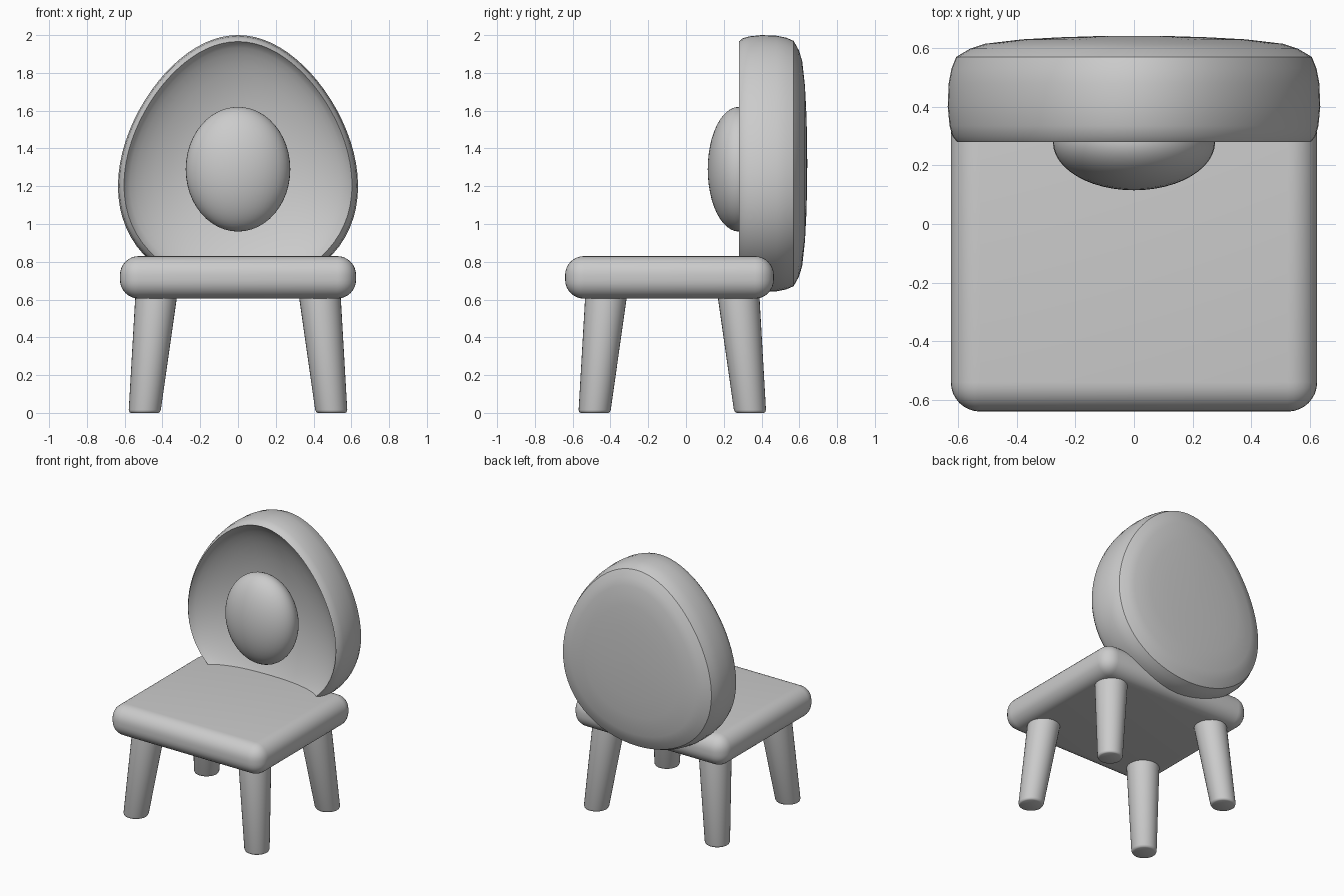
import bpy, bmesh
from math import sin, cos, pi, radians, sqrt
from mathutils import Vector

old = bpy.data.objects.get("Cube")
if old:
    bpy.data.objects.remove(old, do_unlink=True)

grey = bpy.data.materials.new("soft grey")
grey.use_nodes = True
COLOUR = (0.6, 0.6, 0.6, 1)
grey.diffuse_color = COLOUR
grey.node_tree.nodes["Principled BSDF"].inputs["Base Color"].default_value = COLOUR


def finish(name, bm, angle=40):
    """Turn a bmesh into a smooth shaded object."""
    bmesh.ops.recalc_face_normals(bm, faces=bm.faces)
    mesh = bpy.data.meshes.new(name)
    bm.to_mesh(mesh)
    bm.free()
    mesh.materials.append(grey)
    obj = bpy.data.objects.new(name, mesh)
    bpy.context.collection.objects.link(obj)
    bpy.ops.object.select_all(action="DESELECT")
    obj.select_set(True)
    bpy.context.view_layer.objects.active = obj
    bpy.ops.object.shade_smooth_by_angle(angle=radians(angle))
    return obj


def loft(bm, rings):
    """Bridge closed rings of points and cap both ends."""
    loops = [[bm.verts.new(p) for p in ring] for ring in rings]
    n = len(loops[0])
    for a, b in zip(loops, loops[1:]):
        for i in range(n):
            j = (i + 1) % n
            bm.faces.new((a[i], a[j], b[j], b[i]))
    bm.faces.new(loops[0])
    bm.faces.new(loops[-1])


# Seat: box with fully rounded edges
bm = bmesh.new()
bmesh.ops.create_cube(bm, size=1)
for v in bm.verts:
    v.co = Vector((v.co.x * 1.25, v.co.y * 1.105 - 0.0875, v.co.z * 0.225 + 0.7175))
bmesh.ops.bevel(bm, geom=bm.edges[:], offset=0.1, segments=8, profile=0.5, affect="EDGES")
finish("seat", bm)

# Legs: splayed, tapered, with a small rounding at the foot
for side, sx in (("left", 1), ("right", -1)):
    for end, sy in (("front", -1), ("back", 1)):
        rings = []
        for z, radius in ((0, 0.072), (0.004, 0.08), (0.015, 0.085), (0.605, 0.11), (0.7, 0.114)):
            cx = sx * (0.495 - 0.1 * z)
            cy = sy * (0.4125 - 0.1 * z) - 0.0725
            rings.append([(cx + radius * cos(2 * pi * i / 32), cy + radius * sin(2 * pi * i / 32), z)
                          for i in range(32)])
        bm = bmesh.new()
        loft(bm, rings)
        finish(f"{end}_{side}_leg", bm, 50)


# Backrest: egg outline scaled through a hollow front, rounded rim and domed back
def egg(scale, y, n=72):
    return [(0.625 * scale * sin(t) * (1 - 0.188 * cos(t)), y, 1.32 + 0.68 * scale * cos(t))
            for t in (2 * pi * i / n for i in range(n))]


bowl = [(s, 0.28 + 0.19 * sqrt(1 - (s / 0.95) ** 2) ** 1.4)
        for s in (0.02, 0.2, 0.35, 0.5, 0.6, 0.7, 0.78, 0.85, 0.9, 0.93)]
rim = [(0.95, 0.28), (0.975, 0.3), (0.99, 0.335), (1, 0.4), (0.995, 0.48), (0.98, 0.53), (0.955, 0.57)]
dome = [(0.88, 0.598), (0.8, 0.615), (0.6, 0.63), (0.4, 0.637), (0.2, 0.641), (0.02, 0.642)]
bm = bmesh.new()
loft(bm, [egg(s, y) for s, y in bowl + rim + dome])
backrest = finish("backrest", bm)

# Crisp line where the rim meets the domed back
for edge in backrest.data.edges:
    if all(abs(backrest.data.vertices[i].co.y - 0.57) < 0.001 for i in edge.vertices):
        edge.use_edge_sharp = True

# Cushion: egg shaped pad in the hollow
bm = bmesh.new()
bmesh.ops.create_uvsphere(bm, u_segments=48, v_segments=24, radius=1)
for v in bm.verts:
    v.co = Vector((v.co.x * 0.277, v.co.y * 0.165 + 0.28, v.co.z * 0.33 + 1.29))
finish("cushion", bm)
